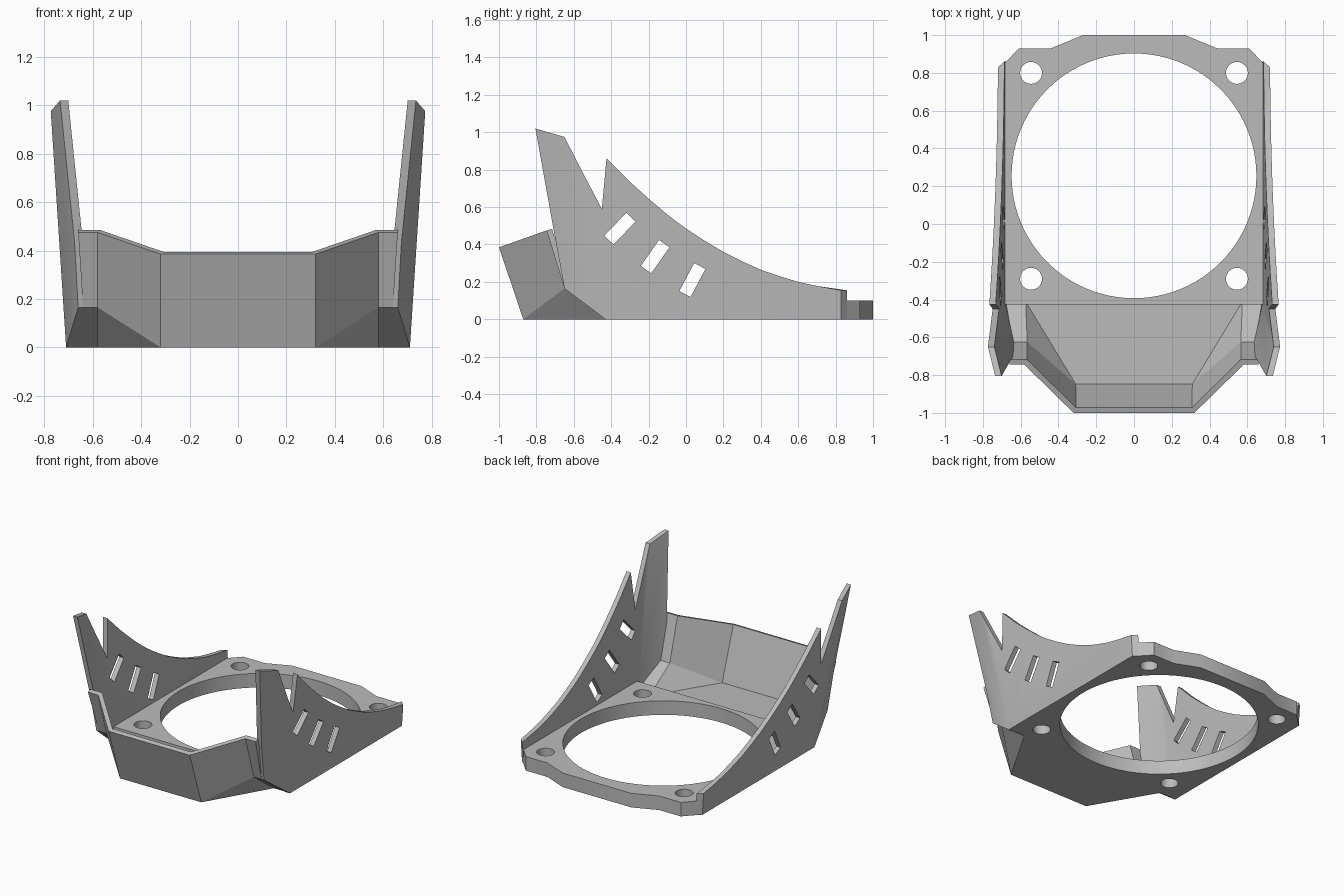
import bpy, bmesh, math
from mathutils import Matrix, Vector

if "Cube" in bpy.data.objects:
    bpy.data.objects.remove(bpy.data.objects["Cube"], do_unlink=True)

grey = bpy.data.materials.new("plain_grey")
grey.use_nodes = True
COLOR = (0.5, 0.5, 0.5, 1)
grey.diffuse_color = COLOR
grey.node_tree.nodes["Principled BSDF"].inputs["Base Color"].default_value = COLOR


def make(name, bm):
    bmesh.ops.recalc_face_normals(bm, faces=bm.faces[:])
    mesh = bpy.data.meshes.new(name)
    bm.to_mesh(mesh)
    bm.free()
    ob = bpy.data.objects.new(name, mesh)
    mesh.materials.append(grey)
    bpy.context.collection.objects.link(ob)
    return ob


def activate(ob):
    bpy.ops.object.select_all(action='DESELECT')
    bpy.context.view_layer.objects.active = ob
    ob.select_set(True)


def apply(ob, kind, **settings):
    mod = ob.modifiers.new(kind.lower(), kind)
    for key, value in settings.items():
        setattr(mod, key, value)
    activate(ob)
    bpy.ops.object.modifier_apply(modifier=mod.name)


def cut(ob, bm):
    cutter = make("cutter", bm)
    cutter.hide_render = True
    apply(ob, 'BOOLEAN', operation='DIFFERENCE', solver='EXACT', object=cutter)
    bpy.data.objects.remove(cutter, do_unlink=True)


def smooth(ob, angle=30):
    activate(ob)
    bpy.ops.object.shade_smooth_by_angle(angle=math.radians(angle))


def thicken(bm, offset):
    """Extrude the sheet into a closed slab; return the new vertices."""
    ret = bmesh.ops.extrude_face_region(bm, geom=bm.faces[:], use_keep_orig=True)
    verts = [g for g in ret["geom"] if isinstance(g, bmesh.types.BMVert)]
    bmesh.ops.translate(bm, vec=offset, verts=verts)
    return verts


# Base plate with the large opening and four screw holes
half = [(0.27, 1), (0.44, 0.93), (0.61, 0.93), (0.7, 0.835), (0.69, -0.425)]
outline = half + [(-x, y) for x, y in reversed(half)]
bm = bmesh.new()
bm.faces.new([bm.verts.new((x, y, 0)) for x, y in outline])
thicken(bm, (0, 0, 0.1))
plate = make("base_plate", bm)
bm = bmesh.new()
holes = [(0, 0.255, 0.648, 96)]
holes += [(sx * 0.545, y, 0.058, 32) for sx in (-1, 1) for y in (0.8, -0.29)]
for x, y, r, n in holes:
    bmesh.ops.create_cone(bm, cap_ends=True, segments=n, radius1=r, radius2=r,
                          depth=0.4, matrix=Matrix.Translation((x, y, 0.05)))
cut(plate, bm)
smooth(plate)

# Side wing: leaning panel with a swept top edge, folded inward at the front
def lean(y, z):
    return (0.71 + 0.065 * z, y, z)


sweep = [(0.83, 0.155), (0.7, 0.178), (0.6, 0.2), (0.5, 0.23), (0.4, 0.265),
         (0.3, 0.31), (0.2, 0.36), (0.1, 0.42), (0, 0.485), (-0.1, 0.56),
         (-0.2, 0.645), (-0.3, 0.735), (-0.425, 0.86)]
tall = [(-0.45, 0.59), (-0.56, 0.8), (-0.65, 0.975)]
bm = bmesh.new()
main = [bm.verts.new(lean(y, z)) for y, z in [(0.83, 0)] + sweep + tall + [(-0.43, 0)]]
bm.faces.new(main)
front = [bm.verts.new(p) for p in ((0.735, -0.805, 1.02), (0.675, -0.7, 0.435),
                                   (0.66, -0.65, 0.165))]
fold_top, fold_low = main[-2], main[-1]
bm.faces.new([fold_low, fold_top, front[0], front[1]])
bm.faces.new([fold_low, front[1], front[2]])
for v in thicken(bm, (-0.034, 0, 0)):
    if v.co.y > 0.8:
        v.co.y += 0.03
wing = make("side_wings", bm)

# Three slanted slots through each wing
bm = bmesh.new()
for y, z, angle in ((-0.353, 0.485, 46), (-0.165, 0.335, 55), (0.034, 0.21, 62)):
    place = (Matrix.Translation((0.72, y, z))
             @ Matrix.Rotation(math.radians(angle), 4, 'X')
             @ Matrix.Diagonal((0.4, 0.17, 0.068, 1)))
    bmesh.ops.create_cube(bm, size=1, matrix=place)
cut(wing, bm)
apply(wing, 'MIRROR', use_axis=(True, False, False))
smooth(wing)

# Front tray: thin floor, sloping front and angled corner walls
corners = {"a": (0.32, -0.87, 0), "b": (0.32, -1, 0.385), "c": (0.58, -0.745, 0.475),
           "d": (0.58, -0.65, 0.165), "e": (0.58, -0.425, 0), "f": (0.66, -0.745, 0.475),
           "g": (0.64, -0.65, 0.165), "h": (0.68, -0.425, 0)}
bm = bmesh.new()
sides = [{k: bm.verts.new((sx * x, y, z)) for k, (x, y, z) in corners.items()}
         for sx in (1, -1)]
left, right = sides
bm.faces.new([left["a"], right["a"], right["e"], left["e"]])
bm.faces.new([left["a"], left["b"], right["b"], right["a"]])
for side in sides:
    for loop in ("abcd", "ade", "dcfg", "edgh"):
        bm.faces.new([side[k] for k in loop])
bmesh.ops.recalc_face_normals(bm, faces=bm.faces[:])
bm.faces.ensure_lookup_table()
flip = bm.faces[0].normal.z > 0
tray = make("front_tray", bm)
tray.data.update()
# the floor must face down so that the walls thicken inward
if tray.data.polygons[0].normal.z > 0:
    tray.data.flip_normals()
apply(tray, 'SOLIDIFY', thickness=0.03, offset=-1, use_even_offset=True)
smooth(tray, 20)
